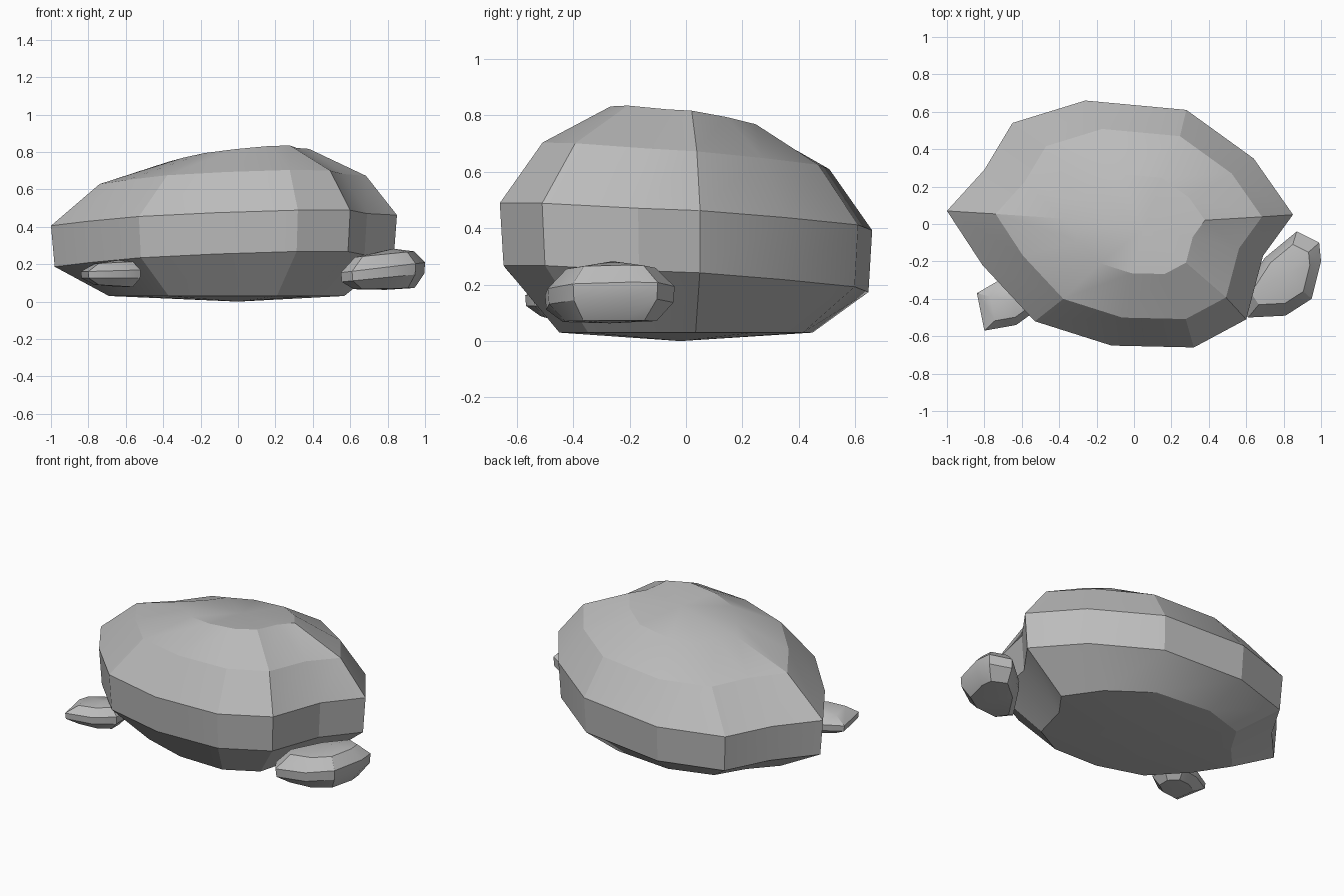
import bpy
import bmesh
import math

cube = bpy.data.objects.get("Cube")
if cube:
    bpy.data.objects.remove(cube, do_unlink=True)

grey = bpy.data.materials.new("stone grey")
grey.use_nodes = True
colour = (0.5, 0.5, 0.5, 1)
grey.diffuse_color = colour
grey.node_tree.nodes["Principled BSDF"].inputs["Base Color"].default_value = colour


def build_stone(name, outline, centre, rings, bottom, top, sharp_angle):
    """Stack scaled copies of an outline; a ring is (scale, shift x, z, tilt x, tilt y)."""
    bm = bmesh.new()
    cx, cy = centre
    loops = []
    for scale, shift, z, tilt_x, tilt_y in rings:
        loop = []
        for px, py in outline:
            dx = (px - cx) * scale + shift
            dy = (py - cy) * scale
            loop.append(bm.verts.new((cx + dx, cy + dy, z + tilt_x * dx + tilt_y * dy)))
        loops.append(loop)
    count = len(outline)
    # Side bands
    for low, high in zip(loops, loops[1:]):
        for i in range(count):
            j = (i + 1) % count
            bm.faces.new((low[i], low[j], high[j], high[i]))
    # Shallow fans close the underside and the crown
    for loop, tip in ((loops[0], bottom), (loops[-1], top)):
        apex = bm.verts.new(tip)
        for i in range(count):
            bm.faces.new((loop[i], loop[(i + 1) % count], apex))
    bmesh.ops.recalc_face_normals(bm, faces=bm.faces)
    mesh = bpy.data.meshes.new(name)
    bm.to_mesh(mesh)
    bm.free()
    mesh.materials.append(grey)
    stone = bpy.data.objects.new(name, mesh)
    bpy.context.collection.objects.link(stone)
    bpy.ops.object.select_all(action='DESELECT')
    stone.select_set(True)
    bpy.context.view_layer.objects.active = stone
    bpy.ops.object.shade_smooth_by_angle(angle=math.radians(sharp_angle))
    return stone


# Large boulder with a pointed side and a notch beside the larger pebble
boulder_outline = [
    (-1, 0.07), (-0.81, -0.22), (-0.53, -0.52), (-0.12, -0.65), (0.32, -0.66),
    (0.6, -0.51), (0.69, -0.17), (0.85, 0.05), (0.64, 0.35), (0.28, 0.61),
    (-0.26, 0.66), (-0.65, 0.54), (-0.8, 0.29)]
boulder_rings = [
    (0.68, -0.01, 0.03, 0, 0),
    (0.98, 0, 0.22, 0.03, -0.06),
    (1, 0, 0.44, 0.03, -0.06),
    (0.77, 0.03, 0.655, 0.03, -0.08),
    (0.405, 0.035, 0.785, 0.09, -0.12)]
build_stone("boulder", boulder_outline, (0, 0), boulder_rings,
            (0, -0.02, 0), (0.05, -0.03, 0.81), 20)

# Larger pebble on the left side
left_outline = [
    (0.55, -0.41), (0.61, -0.5), (0.81, -0.49), (0.95, -0.4),
    (1, -0.2), (0.99, -0.1), (0.87, -0.04), (0.7, -0.18)]
left_rings = [
    (0.72, 0, 0.07, 0.02, 0),
    (0.98, 0, 0.13, 0.1, 0),
    (1, 0, 0.185, 0.12, 0),
    (0.7, 0, 0.255, 0.1, 0)]
build_stone("left_pebble", left_outline, (0.8, -0.27), left_rings,
            (0.79, -0.27, 0.063), (0.83, -0.26, 0.283), 32)

# Smaller pebble on the right side
right_outline = [
    (-0.84, -0.37), (-0.8, -0.57), (-0.63, -0.54), (-0.52, -0.46),
    (-0.52, -0.35), (-0.6, -0.28), (-0.72, -0.3)]
right_rings = [
    (0.65, 0.01, 0.085, -0.06, 0),
    (0.98, 0, 0.125, 0, 0),
    (1, 0, 0.165, 0.03, 0),
    (0.65, 0.01, 0.208, 0.05, 0)]
build_stone("right_pebble", right_outline, (-0.67, -0.42), right_rings,
            (-0.65, -0.42, 0.08), (-0.64, -0.42, 0.222), 32)
